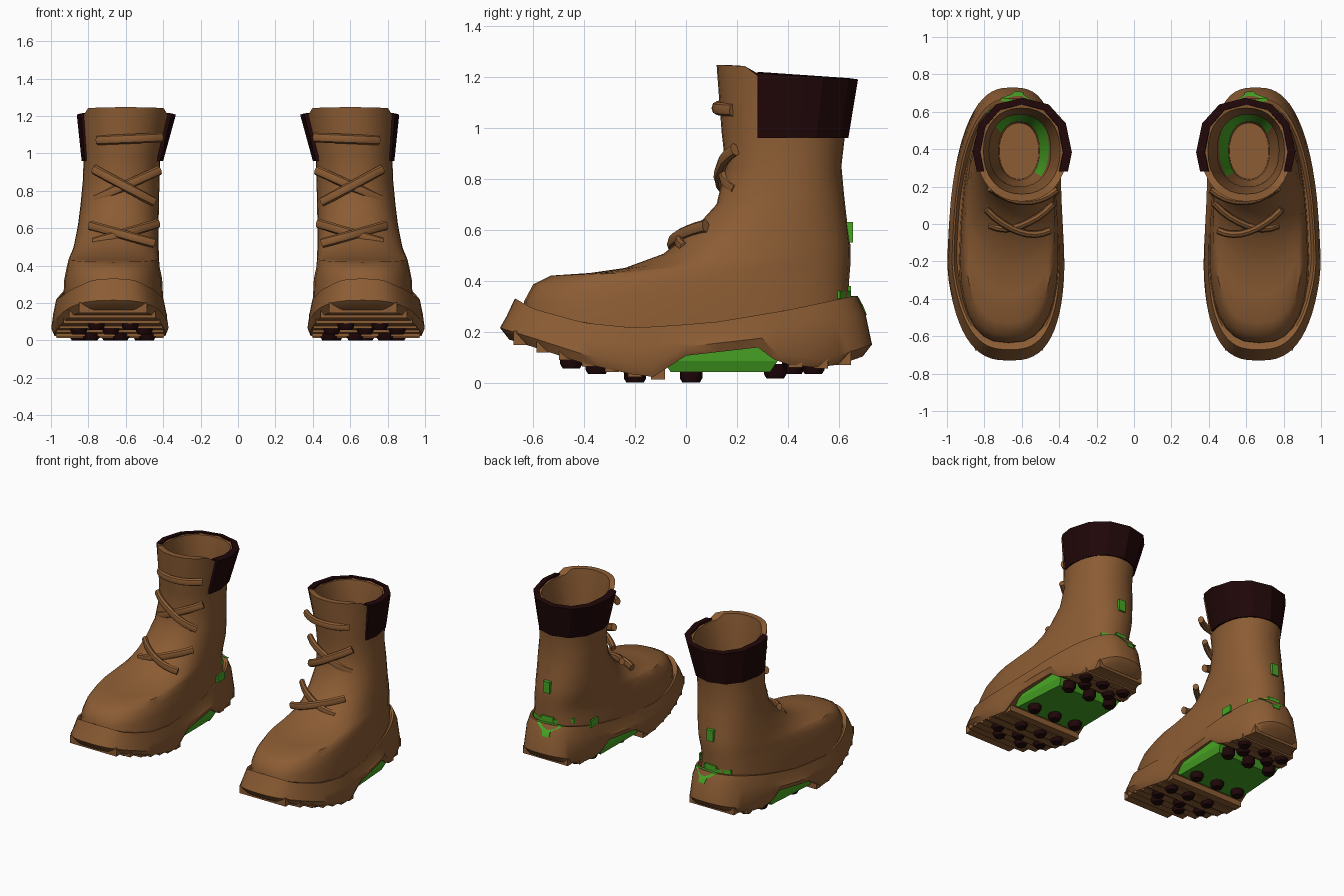
import bpy, bmesh, math
from mathutils import Vector

if "Cube" in bpy.data.objects:
    bpy.data.objects.remove(bpy.data.objects["Cube"])

def material(name, rgb):
    m = bpy.data.materials.new(name)
    m.diffuse_color = (*rgb, 1)
    m.use_nodes = True
    m.node_tree.nodes["Principled BSDF"].inputs["Base Color"].default_value = m.diffuse_color
    return m

BROWN = material("brown leather", (0.262, 0.108, 0.034))
GREEN = material("green lining", (0.065, 0.38, 0.018))
DARK = material("dark trim", (0.014, 0.002, 0.0025))

def interp(pts, t):
    if t <= pts[0][0]:
        return pts[0][1]
    for (a, u), (b, v) in zip(pts, pts[1:]):
        if t <= b:
            return u + (v - u) * (t - a) / (b - a)
    return pts[-1][1]

def finish(name, bm, mats, angle=0.7):
    """Turn a bmesh of the right boot into an object mirrored to the left."""
    bmesh.ops.recalc_face_normals(bm, faces=bm.faces)
    me = bpy.data.meshes.new(name)
    bm.to_mesh(me)
    bm.free()
    for m in mats:
        me.materials.append(m)
    ob = bpy.data.objects.new(name, me)
    bpy.context.collection.objects.link(ob)
    bpy.ops.object.select_all(action='DESELECT')
    ob.select_set(True)
    bpy.context.view_layer.objects.active = ob
    bpy.ops.object.shade_smooth_by_angle(angle=angle)
    mod = ob.modifiers.new("pair", 'MIRROR')
    mod.use_mirror_merge = False
    return ob

def strip_cap(bm, ring):
    n = len(ring)
    for i in range(n // 2):
        vs = [ring[i], ring[i + 1], ring[n - i - 1], ring[(n - i) % n]]
        bm.faces.new(list(dict.fromkeys(vs)))

def loft(bm, rings, caps=True, closed=False):
    vr = [[bm.verts.new(p) for p in r] for r in rings]
    n = len(vr[0])
    pairs = list(zip(vr, vr[1:])) + ([(vr[-1], vr[0])] if closed else [])
    for a, b in pairs:
        for i in range(n):
            j = (i + 1) % n
            bm.faces.new((a[i], a[j], b[j], b[i]))
    if caps:
        strip_cap(bm, vr[0])
        strip_cap(bm, vr[-1])
    return vr

def box(bm, x, y, z, sx, sy, sz):
    vs = bmesh.ops.create_cube(bm, size=1)["verts"]
    for v in vs:
        v.co = Vector((x + v.co.x * sx, y + v.co.y * sy, z + v.co.z * sz))

def spow(v, p):
    return math.copysign(abs(v) ** p, v)

# Plan outline and height curves of the sole, all along y
CX = [(-.73, .665), (-.25, .685), (.1, .685), (.4, .67), (.73, .65)]
HW = [(-.73, .315), (-.25, .319), (.1, .298), (.4, .285), (.73, .27)]
TOP = [(-.67, .33), (-.6, .29), (-.4, .235), (-.2, .215), (.1, .235), (.4, .285), (.66, .34)]
BOT = [(-.73, .18), (-.6, .14), (-.4, .075), (-.2, .03), (-.1, .02), (-.05, .1), (.3, .14),
       (.36, .075), (.5, .06), (.6, .07), (.73, .115)]
P = 2.75

def sole_ring(scale, curve, dz, n=64):
    out = []
    for i in range(n):
        a = 2 * math.pi * i / n
        y = -.73 * spow(math.cos(a), 2 / P)
        x = interp(CX, y) + scale * interp(HW, y) * spow(math.sin(a), 2 / P)
        out.append((x, y * scale, interp(curve, y * scale) + dz))
    return out

# Sole with welt
bm = bmesh.new()
loft(bm, [sole_ring(.84, TOP, -.03), sole_ring(.89, TOP, 0), sole_ring(.92, TOP, 0),
          sole_ring(.965, TOP, -.07), sole_ring(1, BOT, .035), sole_ring(.95, BOT, 0)])
finish("sole", bm, [BROWN])

# Tread bars across the forefoot and heel
bm = bmesh.new()
for y in (-.65, -.56, -.47, -.38, -.29, -.2, -.11, .43, .53, .62):
    s = (1 - abs(y / .73) ** P) ** (1 / P)
    box(bm, interp(CX, y), y, interp(BOT, y) + .02, interp(HW, y) * s * 1.85, .055, .056)
finish("tread_bars", bm, [BROWN])

# Arch plate under the instep
bm = bmesh.new()
loft(bm, [[(interp(CX, y) + s * interp(HW, y) * w, y, z) for y, s in
           ((y0, -1), (y1, -1), (y1, 1), (y0, 1))]
          for y0, y1, w, z in ((-.06, .33, .8, .042), (-.09, .36, .86, .085), (-.09, .32, .87, .15))])
finish("arch_plate", bm, [GREEN], .3)

# Dark lugs on the underside
bm = bmesh.new()
for y, z, xs in ((-.45, .068, (-.1, .08)), (-.35, .045, (-.18, 0, .17)), (-.2, .012, (-.2, -.06, .1)),
                 (.02, .012, (-.17, 0, .17)), (.35, .028, (-.17, 0, .17)),
                 (.42, .046, (-.1, .1)), (.5, .046, (-.15, .02, .16))):
    for dx in xs:
        loft(bm, [[(interp(CX, y) + dx + r * math.cos(a), y + r * math.sin(a), z + h)
                   for a in (math.pi * k / 4 for k in range(8))]
                  for r, h in ((.034, -.012), (.044, .005), (.044, .045))])
finish("lugs", bm, [DARK])

# Upper: rings tilted from the instep line to the heel line, then down inside
def upper_ring(yf, zf, yb, zb, wf, wb, cf, cb, n=32, p=2.2):
    out = []
    for i in range(n):
        a = 2 * math.pi * i / n
        t = .5 - .5 * spow(math.cos(a), 2 / p)
        u = t * t * (3 - 2 * t)
        x = cf + (cb - cf) * u + (wf + (wb - wf) * u) * spow(math.sin(a), 2 / p)
        out.append((x, yf + (yb - yf) * t, zf + (zb - zf) * t))
    return out

OUTER = [(-.64, .18, .64, .22, .285, .24, .67, .66), (-.635, .32, .64, .34, .278, .235, .67, .66),
         (-.6, .385, .64, .4, .262, .23, .67, .66), (-.53, .42, .645, .46, .25, .23, .67, .655),
         (-.38, .43, .645, .5, .24, .23, .665, .65), (-.24, .45, .645, .54, .23, .225, .66, .645),
         (-.09, .505, .64, .58, .225, .22, .655, .64), (.02, .59, .63, .65, .215, .215, .645, .635),
         (.12, .7, .62, .74, .21, .21, .635, .63), (.155, .85, .61, .85, .205, .205, .625, .625),
         (.14, .98, .625, .98, .205, .205, .62, .62), (.12, 1.215, .65, 1.19, .24, .24, .6, .6)]
INNER = [(.16, 1.215, .62, 1.185, .205, .205, .6, .6), (.2, .95, .585, .95, .165, .165, .61, .61),
         (.2, .7, .59, .7, .165, .165, .61, .61), (.2, .52, .61, .52, .155, .155, .61, .61),
         (.235, .42, .55, .42, .11, .11, .615, .615), (.24, .32, .54, .32, .105, .105, .615, .615)]
bm = bmesh.new()
vr = loft(bm, [upper_ring(*r, p=2.7 - .06 * min(i, 9)) for i, r in enumerate(OUTER)]
          + [upper_ring(*r) for r in INNER])
for v in vr[len(OUTER) - 1] + vr[len(OUTER)]:   # tongue edge stands above the cuff
    if v.co.y < .24:
        v.co.z += .032
band = set(vr[-3]) | set(vr[-2])
for f in bm.faces:
    c = f.calc_center_median()
    if set(f.verts) <= band and c.x - .61 < (c.y - .38) * .9 + .02:
        f.material_index = 1
finish("upper", bm, [BROWN, GREEN])

# Dark padded collar around the back of the cuff
bm = bmesh.new()
loft(bm, [upper_ring(*r, n=12) for r in (
    (.1, .96, .637, .96, .218, .218, .618, .618), (.09, 1.225, .675, 1.19, .265, .265, .597, .597),
    (.13, 1.23, .64, 1.195, .222, .222, .6, .6), (.15, .96, .61, .96, .19, .19, .618, .618))],
    caps=False, closed=True)
bmesh.ops.bisect_plane(bm, geom=bm.verts[:] + bm.edges[:] + bm.faces[:], plane_co=(0, .28, 0),
                       plane_no=(0, -1, 0), clear_outer=True)
bmesh.ops.holes_fill(bm, edges=[e for e in bm.edges if e.is_boundary])
finish("collar", bm, [DARK], .5)

# Laces: one straight bar and two crosses that follow the instep
FRONT = [(z, y) for y, z in (r[:2] for r in OUTER[4:])]

def lace(bm, x0, z0, x1, z1, lift, r=.026, steps=8):
    path = []
    for i in range(steps + 1):
        t = i / steps
        x, z = x0 + (x1 - x0) * t, z0 + (z1 - z0) * t
        k = abs(2 * t - 1)
        path.append(Vector((x, interp(FRONT, z) - lift + .065 * k ** 2.2, z)))
    rings = []
    for i, p in enumerate(path):
        d = (path[min(i + 1, steps)] - path[max(i - 1, 0)]).normalized()
        up = Vector((0, 0, 1))
        up = (up - d * up.dot(d)).normalized()
        side = d.cross(up)
        rings.append([p + r * (up * math.cos(a) + side * .75 * math.sin(a))
                      for a in (math.pi * j / 4 for j in range(8))])
    loft(bm, rings)

bm = bmesh.new()
lace(bm, .41, 1.085, .75, 1.07, .012)
lace(bm, .42, .91, .76, .755, .003)
lace(bm, .77, .915, .45, .74, .02)
lace(bm, .43, .625, .77, .525, .008)
lace(bm, .79, .615, .45, .52, .03)
finish("laces", bm, [BROWN])

# Green heel tab and thin green seam patches hugging the heel
def back_y(dx, w, p):
    return (1 - abs(dx / w) ** p) ** (1 / p)

bm = bmesh.new()
box(bm, .645, .64, .59, .05, .03, .08)
for d0, d1, z0, z1 in ((-.16, -.06, .33, .365), (-.06, .03, .32, .38), (.03, .12, .33, .36)):
    loft(bm, [[(.66 + d, .645 * back_y(d, .238, 2.6) + o, z)
               for d, o in ((d0, -.01), (d0, .004), (d1, .004), (d1, -.01))] for z in (z0, z1)])
loft(bm, [[(.65 + d, y * back_y(d, .27, P) + o, z)
           for d, o in ((d0, -.01), (d0, .006), (d1, .006), (d1, -.01))]
          for y, z, d0, d1 in ((.672, .34, -.13, .06), (.69, .3, -.06, .0), (.704, .265, -.06, -.01))])
box(bm, .432, .42, .31, .012, .08, .05)
finish("heel_patches", bm, [GREEN])
